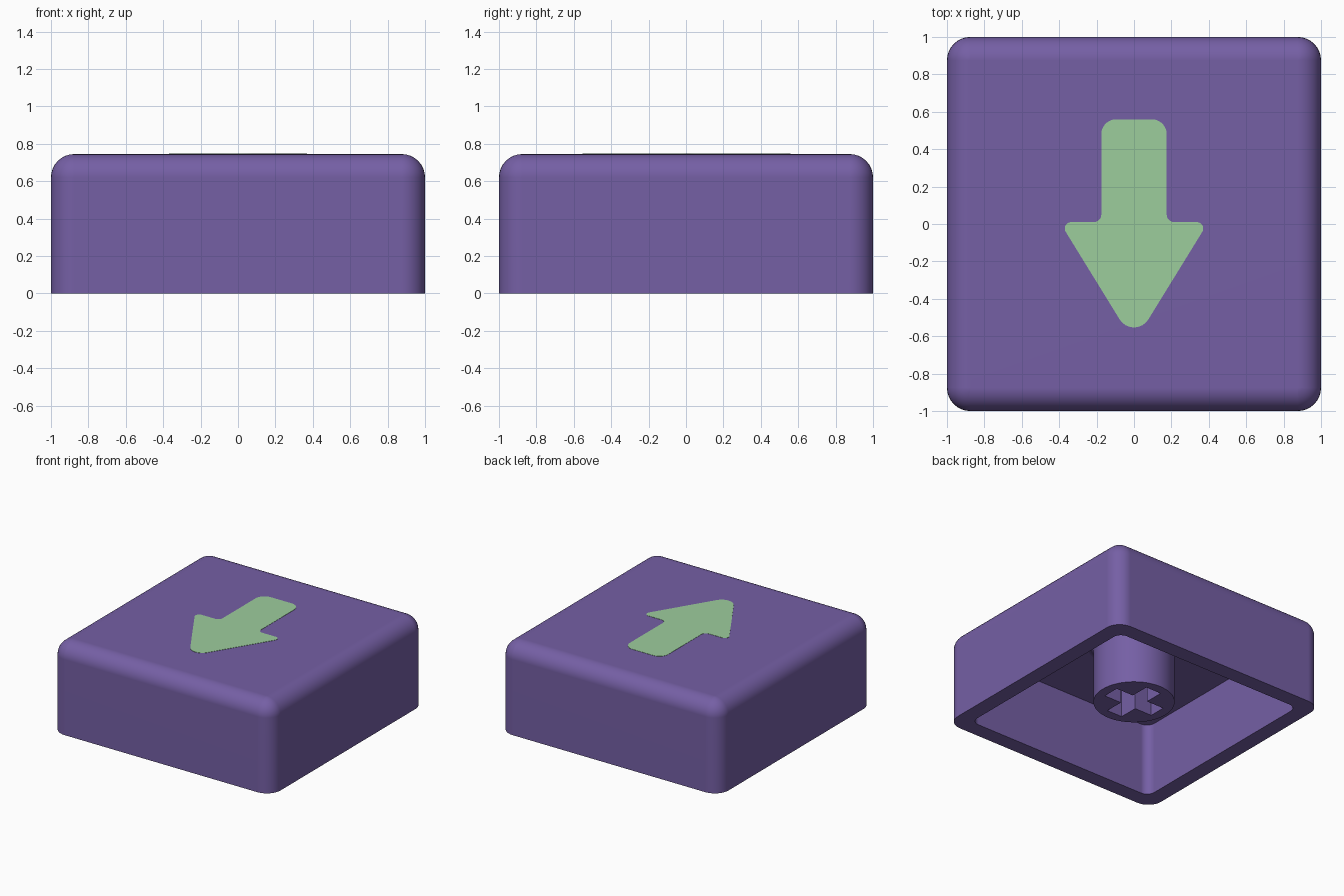
import bpy, bmesh
from math import sin, cos, pi, tan, radians
from mathutils import Vector

if "Cube" in bpy.data.objects:
    bpy.data.objects.remove(bpy.data.objects["Cube"], do_unlink=True)

SEG = 8                       # segments per rounded corner
HEIGHT, FILLET = 0.745, 0.125
CEILING, STEM_R, STEM_Z = 0.60, 0.306, 0.11


def material(name, rgb):
    mat = bpy.data.materials.new(name)
    mat.use_nodes = True
    mat.diffuse_color = (*rgb, 1)
    mat.node_tree.nodes["Principled BSDF"].inputs["Base Color"].default_value = (*rgb, 1)
    return mat


def finish(name, bm, mat):
    bmesh.ops.remove_doubles(bm, verts=bm.verts, dist=0.0001)
    bmesh.ops.recalc_face_normals(bm, faces=bm.faces)
    mesh = bpy.data.meshes.new(name)
    bm.to_mesh(mesh)
    bm.free()
    mesh.materials.append(mat)
    obj = bpy.data.objects.new(name, mesh)
    bpy.context.collection.objects.link(obj)
    bpy.ops.object.select_all(action='DESELECT')
    obj.select_set(True)
    bpy.context.view_layer.objects.active = obj
    bpy.ops.object.shade_smooth_by_angle(angle=radians(35))
    normals = obj.modifiers.new("face_weighted_normals", 'WEIGHTED_NORMAL')
    normals.keep_sharp = True
    return obj


def ring(bm, points, z):
    return [bm.verts.new((x, y, z)) for x, y in points]


def bridge(bm, rings):
    for a, b in zip(rings, rings[1:]):
        for i in range(len(a)):
            j = (i + 1) % len(a)
            bm.faces.new((a[i], a[j], b[j], b[i]))


def rounded_square(half, r):
    pts = []
    for quarter in range(4):
        mid = pi / 4 + quarter * pi / 2
        cx = (half - r) * (1 if cos(mid) > 0 else -1)
        cy = (half - r) * (1 if sin(mid) > 0 else -1)
        for i in range(SEG + 1):
            a = quarter * pi / 2 + i / SEG * pi / 2
            pts.append((cx + r * cos(a), cy + r * sin(a)))
    return pts


def circle(r, n=64):
    return [(r * cos(2 * pi * i / n), r * sin(2 * pi * i / n)) for i in range(n)]


def round_corners(corners):
    """Replace each (x, y, radius) corner with a tangent arc."""
    pts = []
    for i, (x, y, r) in enumerate(corners):
        p = Vector((x, y))
        u = (Vector(corners[i - 1][:2]) - p).normalized()
        v = (Vector(corners[(i + 1) % len(corners)][:2]) - p).normalized()
        half = u.angle(v) / 2
        centre = p + (u + v).normalized() * (r / sin(half))
        start = p + u * (r / tan(half)) - centre
        end = p + v * (r / tan(half)) - centre
        sweep = start.angle_signed(end)      # clockwise positive
        for k in range(SEG + 1):
            a = -sweep * k / SEG
            pts.append((centre.x + start.x * cos(a) - start.y * sin(a),
                        centre.y + start.x * sin(a) + start.y * cos(a)))
    return pts


purple = material("purple_plastic", (0.178, 0.115, 0.376))
green = material("green_plastic", (0.335, 0.610, 0.335))

# Hollow cap shell: ceiling, inner wall, rim, outer wall, top fillet
bm = bmesh.new()
inner = rounded_square(0.87, 0.07)
rings = [ring(bm, inner, CEILING), ring(bm, inner, 0)]
rings.append(ring(bm, rounded_square(1, FILLET), 0))
for i in range(SEG + 1):
    a = i / SEG * pi / 2
    rings.append(ring(bm, rounded_square(1 - FILLET + FILLET * cos(a), FILLET * cos(a)),
                      HEIGHT - FILLET + FILLET * sin(a)))
bridge(bm, rings)
bm.faces.new(rings[0])
bm.faces.new(rings[-1])
finish("cap_shell", bm, purple)

# Stem with a flared root and a cross-shaped socket
bm = bmesh.new()
flare = 0.05
rings = [ring(bm, circle(STEM_R), STEM_Z)]
for i in range(6):
    a = i / 5 * pi / 2
    rings.append(ring(bm, circle(STEM_R + flare * (1 - cos(a))), CEILING - flare + flare * sin(a)))
bridge(bm, rings)
arm, w = 0.228, 0.07
cross = []
for c, s in ((1, 0), (0, 1), (-1, 0), (0, -1)):
    for x, y in ((arm, -w), (arm, w), (w, w)):
        cross.append((x * c - y * s, x * s + y * c))
socket = [ring(bm, cross, STEM_Z), ring(bm, cross, STEM_Z + 0.42)]
bridge(bm, socket)
bm.faces.new(socket[1])
rim_edges = [bm.edges.get((loop[i - 1], loop[i]))
             for loop in (rings[0], socket[0]) for i in range(len(loop))]
bmesh.ops.triangle_fill(bm, edges=rim_edges, use_beauty=True, normal=(0, 0, -1))
finish("stem", bm, purple)

# Arrow inlay on the top, pointing to the front
right_half = [(0.175, 0.56, 0.08), (0.175, 0.01, 0.04), (0.397, 0.01, 0.034)]
corners = right_half + [(0, -0.635, 0.09)] + [(-x, y, r) for x, y, r in reversed(right_half)]
outline = round_corners(corners)
bm = bmesh.new()
plate = [ring(bm, outline, HEIGHT - 0.004), ring(bm, outline, HEIGHT + 0.002)]
bridge(bm, plate)
bm.faces.new(plate[0])
bm.faces.new(plate[1])
finish("arrow_inlay", bm, green)
